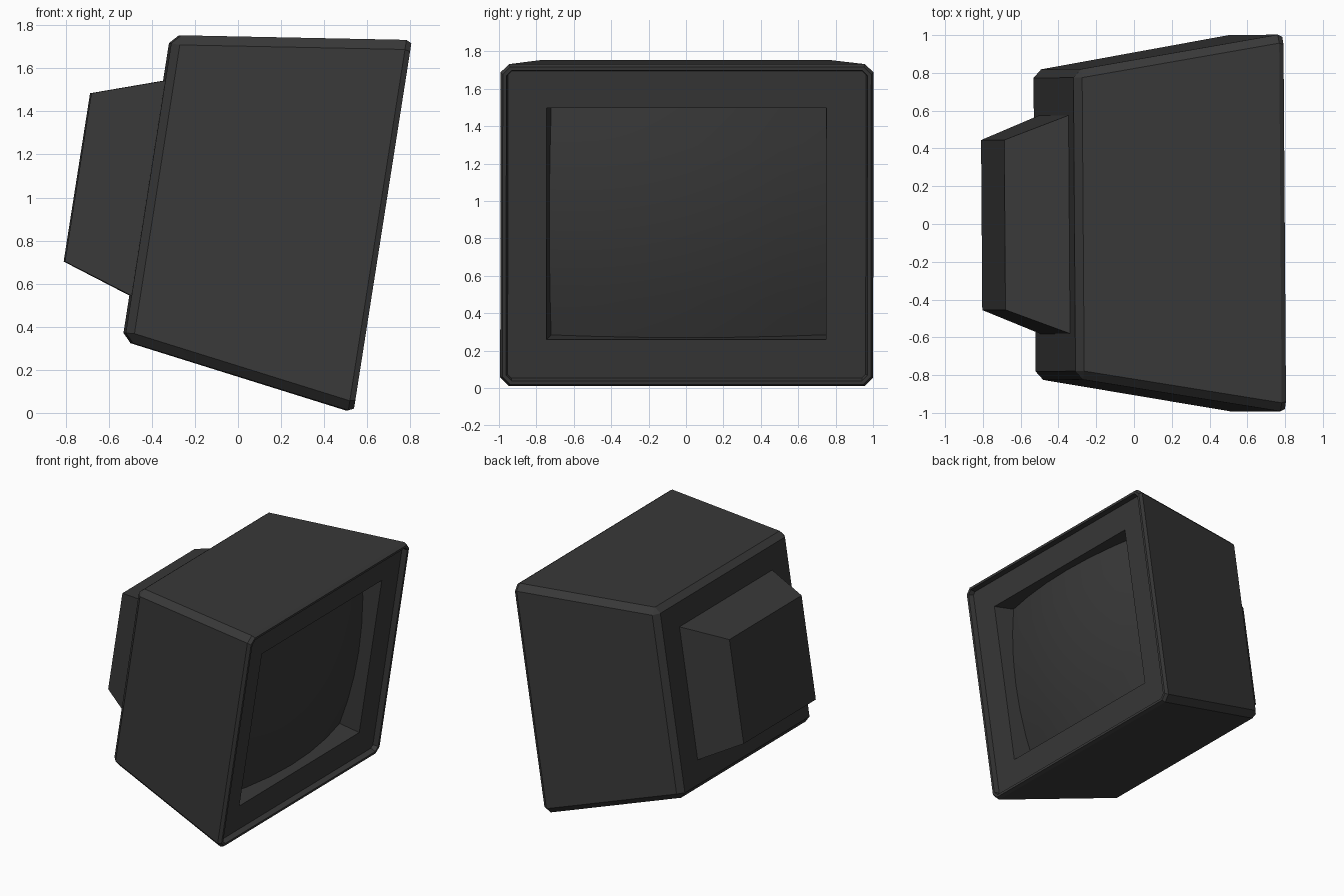
import bpy, bmesh, math
from mathutils import Matrix

if "Cube" in bpy.data.objects:
    bpy.data.objects.remove(bpy.data.objects["Cube"])

plastic = bpy.data.materials.new("dark grey plastic")
plastic.diffuse_color = (0.04, 0.04, 0.04, 1)
plastic.use_nodes = True
plastic.node_tree.nodes["Principled BSDF"].inputs["Base Color"].default_value = plastic.diffuse_color

# local axes: a = out of the screen, y = across, b = up the tilted screen
TILT = math.atan2(0.27, 1.72)
PLACE = (Matrix.Rotation(math.radians(0.4), 4, 'Z')
         @ Matrix.Translation((0.53, 0, 0.008))
         @ Matrix.Rotation(TILT, 4, 'Y'))


def finish(bm, name, smooth):
    bmesh.ops.remove_doubles(bm, verts=bm.verts, dist=1e-5)
    bm.transform(PLACE)
    me = bpy.data.meshes.new(name)
    bm.to_mesh(me)
    bm.free()
    me.materials.append(plastic)
    ob = bpy.data.objects.new(name, me)
    bpy.context.collection.objects.link(ob)
    bpy.ops.object.select_all(action='DESELECT')
    ob.select_set(True)
    bpy.context.view_layer.objects.active = ob
    bpy.ops.object.shade_smooth_by_angle(angle=math.radians(smooth))
    return ob


def ring(bm, a, y0, y1, b0, b1, c):
    """Rectangle with corners cut by c (c = 0 gives square corners)."""
    pts = [(y0 + c, b0), (y1 - c, b0), (y1, b0 + c), (y1, b1 - c),
           (y1 - c, b1), (y0 + c, b1), (y0, b1 - c), (y0, b0 + c)]
    return [bm.verts.new((a, y, b)) for y, b in pts]


def loft(name, rings, cap_last):
    bm = bmesh.new()
    loops = [ring(bm, *r) for r in rings]
    bm.faces.new(loops[0][::-1])
    for p, q in zip(loops, loops[1:]):
        for i in range(8):
            j = (i + 1) % 8
            bm.faces.new((p[i], p[j], q[j], q[i]))
    if cap_last:
        bm.faces.new(loops[-1])
    return finish(bm, name, 25)


# casing: chamfered back, tapered shell, raised front lip, bezel, screen recess
loft("casing", [
    (-1.10, -0.777, 0.777, 0.195, 1.557, 0),
    (-1.06, -0.822, 0.822, 0.153, 1.600, 0.045),
    (-0.025, -0.997, 0.997, 0.0, 1.741, 0.045),
    (0.0, -0.985, 0.985, 0.012, 1.729, 0.04),
    (0.0, -0.966, 0.966, 0.03, 1.711, 0.03),
    (-0.04, -0.957, 0.957, 0.04, 1.701, 0.02),
    (-0.04, -0.75, 0.745, 0.247, 1.502, 0),
    (-0.23, -0.72, 0.745, 0.247, 1.502, 0),
], False)

# tube housing on the back
loft("rear_housing", [
    (-1.428, -0.45, 0.45, 0.479, 1.27, 0),
    (-1.09, -0.582, 0.582, 0.367, 1.384, 0),
], True)

# bulging screen, deepest at its corners
bm = bmesh.new()
bmesh.ops.create_grid(bm, x_segments=6, y_segments=6, size=1)
for v in bm.verts:
    y, b = v.co.x * 0.748, v.co.y * 0.628
    v.co = (-0.045 - 0.175 * (y * y + b * b), y, b + 0.8745)
finish(bm, "screen", 60)
